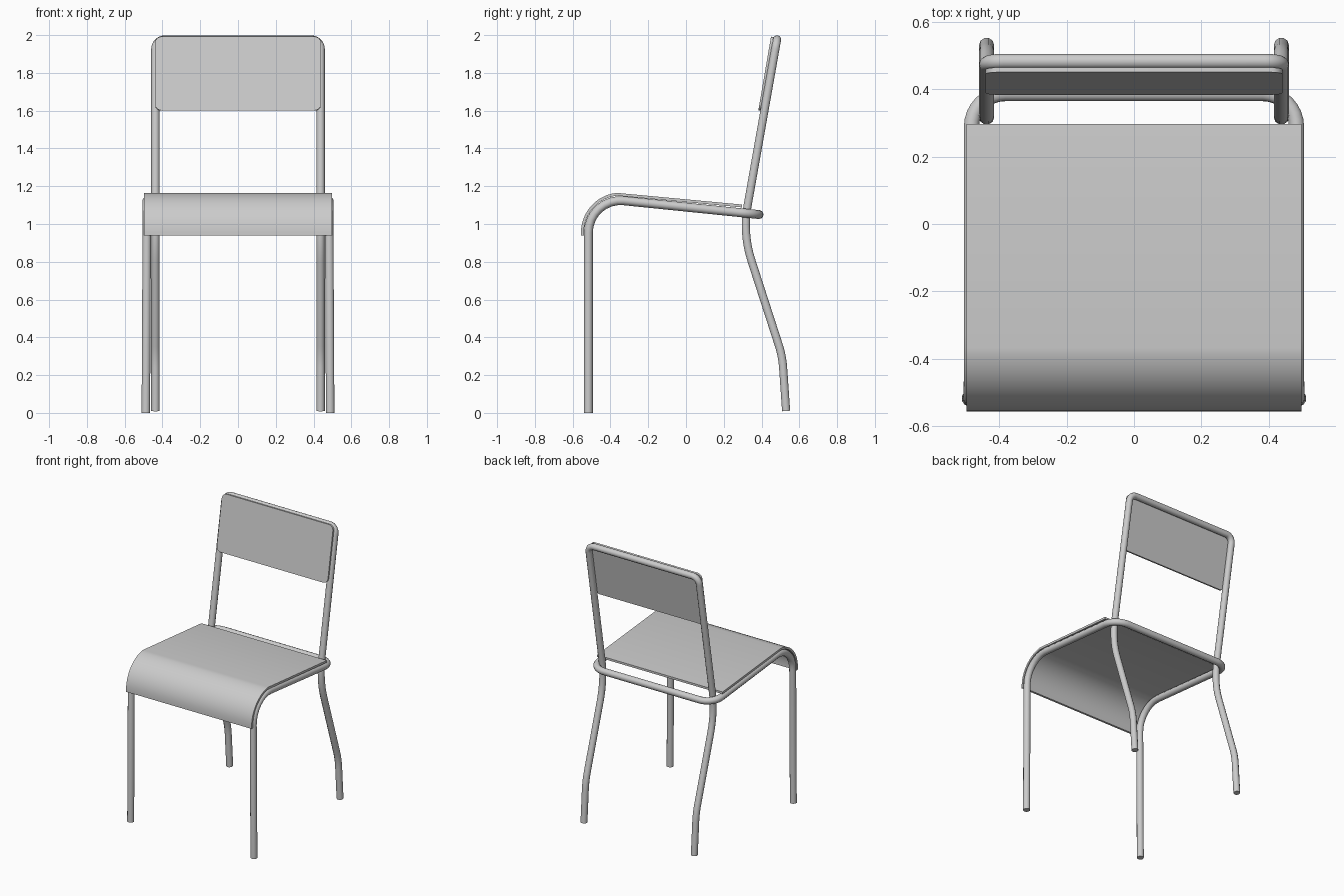
import bpy
import bmesh
from math import sin, cos, tan, pi, radians
from mathutils import Vector, Quaternion

cube = bpy.data.objects.get("Cube")
if cube:
    bpy.data.objects.remove(cube, do_unlink=True)

grey = bpy.data.materials.new("light_grey")
grey.use_nodes = True
colour = (0.6, 0.6, 0.6, 1)
grey.diffuse_color = colour
grey.node_tree.nodes["Principled BSDF"].inputs["Base Color"].default_value = colour


def fillet(path, steps=8):
    """Round each inner corner of a path of (point, radius) pairs."""
    pts = [Vector(p) for p, _ in path]
    out = [pts[0]]
    for i in range(1, len(pts) - 1):
        a = (pts[i] - pts[i - 1]).normalized()
        b = (pts[i + 1] - pts[i]).normalized()
        r, turn, axis = path[i][1], a.angle(b), a.cross(b).normalized()
        start = pts[i] - a * r * tan(turn / 2)
        centre = start + axis.cross(a) * r
        for k in range(steps + 1):
            out.append(centre + Quaternion(axis, turn * k / steps) @ (start - centre))
    return out + [pts[-1]]


def finish(obj, angle=40):
    obj.data.materials.clear()
    obj.data.materials.append(grey)
    bpy.ops.object.select_all(action='DESELECT')
    obj.select_set(True)
    bpy.context.view_layer.objects.active = obj
    bpy.ops.object.shade_smooth_by_angle(angle=radians(angle))


def tube(name, half, radius):
    """Sweep a round tube along the +x half path and its mirror image."""
    path = half + [((-x, y, z), r) for (x, y, z), r in reversed(half)]
    pts = fillet(path)
    curve = bpy.data.curves.new(name, 'CURVE')
    curve.dimensions = '3D'
    curve.bevel_depth = radius
    curve.bevel_resolution = 3
    curve.use_fill_caps = True
    spline = curve.splines.new('POLY')
    spline.points.add(len(pts) - 1)
    for sp, p in zip(spline.points, pts):
        sp.co = (*p, 1)
    obj = bpy.data.objects.new(name, curve)
    bpy.context.collection.objects.link(obj)
    bpy.ops.object.select_all(action='DESELECT')
    obj.select_set(True)
    bpy.context.view_layer.objects.active = obj
    bpy.ops.object.convert(target='MESH')
    finish(bpy.context.object, 50)


def slab(name, outline, offset):
    """Extrude a closed flat outline by an offset vector."""
    bm = bmesh.new()
    face = bm.faces.new([bm.verts.new(p) for p in outline])
    ext = bmesh.ops.extrude_face_region(bm, geom=[face])
    verts = [v for v in ext["geom"] if isinstance(v, bmesh.types.BMVert)]
    bmesh.ops.translate(bm, verts=verts, vec=offset)
    bmesh.ops.recalc_face_normals(bm, faces=bm.faces)
    mesh = bpy.data.meshes.new(name)
    bm.to_mesh(mesh)
    bm.free()
    obj = bpy.data.objects.new(name, mesh)
    bpy.context.collection.objects.link(obj)
    finish(obj)


# Front legs, seat rails and rear cross bar in one bent tube
tube("front_legs_and_seat_rail", [
    ((0.488, -0.517, 0), 0),
    ((0.482, -0.517, 1.142), 0.17),
    ((0.482, 0.387, 1.05), 0.1),
], 0.0235)

# Rear legs and back frame in one bent tube
tube("rear_legs_and_back_frame", [
    ((0.437, 0.53, 0.01), 0),
    ((0.437, 0.51, 0.3), 0.5),
    ((0.437, 0.3, 0.95), 0.6),
    ((0.437, 0.482, 1.976), 0.05),
], 0.0225)

# Seat sheet: waterfall front edge, then a gentle slope to the rear
def seat_line(r):
    arc = [(-0.345 - r * cos(t), 0.955 + r * sin(t))
           for t in (radians(84) * k / 12 + radians(0) for k in range(13))]
    return [(-0.345 - r, 0.938)] + arc + [(0.296, 0.892 + r)]


profile = seat_line(0.211) + seat_line(0.196)[::-1]
slab("seat", [(-0.497, y, z) for y, z in profile], (0.994, 0, 0))

# Backrest panel with rounded corners, lying against the back frame
low, high = Vector((0, 0.383, 1.602)), Vector((0, 0.45, 1.992))
up = (high - low).normalized()
height, half, corner = (high - low).length, 0.44, 0.035
outline = []
for i, (sx, top) in enumerate([(1, 1), (-1, 1), (-1, 0), (1, 0)]):
    cx = sx * (half - corner)
    cz = height - corner if top else corner
    for k in range(7):
        t = (i + k / 6) * pi / 2
        outline.append(low + up * (cz + corner * sin(t)) + Vector((cx + corner * cos(t), 0, 0)))
slab("backrest", outline, Vector((0, up.z, -up.y)) * 0.014)
